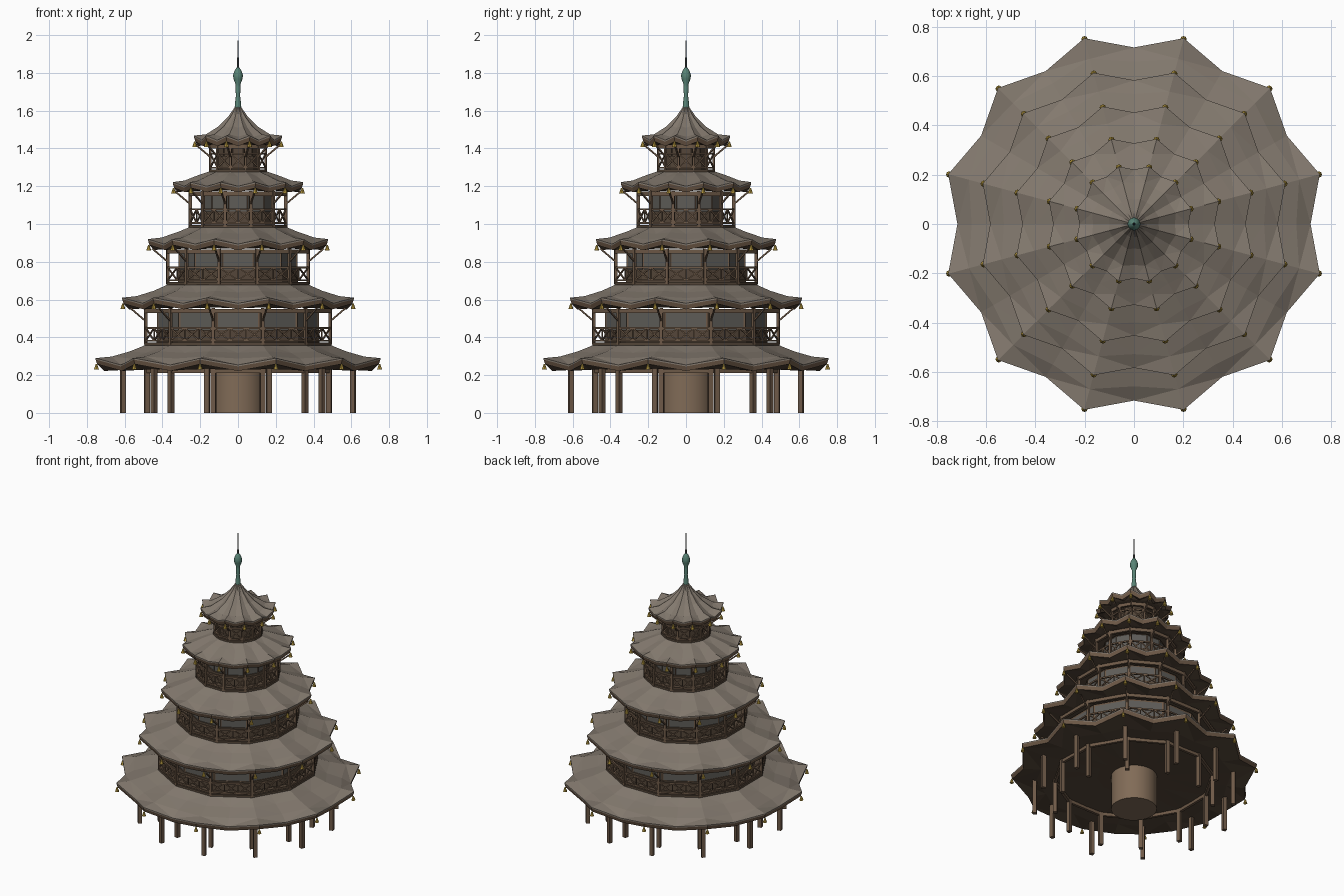
import bpy, bmesh, math
from mathutils import Vector, Matrix

cube = bpy.data.objects.get("Cube")
if cube:
    bpy.data.objects.remove(cube, do_unlink=True)


def material(name, rgb):
    m = bpy.data.materials.new(name)
    m.use_nodes = True
    m.diffuse_color = (*rgb, 1)
    bsdf = m.node_tree.nodes["Principled BSDF"]
    bsdf.inputs["Base Color"].default_value = (*rgb, 1)
    bsdf.inputs["Roughness"].default_value = 0.8
    return m


SHINGLE = material("weathered shingle", (0.225, 0.19, 0.155))
WOOD = material("brown wood", (0.155, 0.1, 0.063))
CORE = material("light wood", (0.22, 0.148, 0.095))
DARK = material("dark wood", (0.09, 0.062, 0.041))
PANEL = material("grey wall panel", (0.112, 0.107, 0.097))
GOLD = material("gold bell", (0.56, 0.38, 0.06))
COPPER = material("green copper", (0.1, 0.23, 0.18))
IRON = material("dark iron", (0.08, 0.085, 0.08))

SIDES = 12
STEP = math.tau / SIDES


def corner(r, k, z):
    """Point on corner k of the twelve-sided plan; half steps are side middles."""
    a = STEP * (k + 0.5)
    return Vector((r * math.cos(a), r * math.sin(a), z))


def finish(name, bm, *mats):
    bmesh.ops.recalc_face_normals(bm, faces=bm.faces)
    me = bpy.data.meshes.new(name)
    bm.to_mesh(me)
    bm.free()
    for m in mats:
        me.materials.append(m)
    ob = bpy.data.objects.new(name, me)
    bpy.context.collection.objects.link(ob)
    return ob


def beam(bm, p, q, w, h=None):
    """Square bar from p to q."""
    d = (q - p).normalized()
    mid = (p + q) / 2
    ref = Vector((0, 0, 1)) if abs(d.z) < 0.95 else Vector((mid.x, mid.y, 0))
    x = d.cross(ref).normalized()
    y = d.cross(x)
    rot = Matrix((x, y, d)).transposed().to_4x4()
    size = Matrix.Diagonal((w, h or w, (q - p).length, 1))
    bmesh.ops.create_cube(bm, size=1, matrix=Matrix.Translation(mid) @ rot @ size)


def prism(bm, r, z0, z1):
    """Twelve-sided block; returns its side faces."""
    low = [bm.verts.new(corner(r, k, z0)) for k in range(SIDES)]
    top = [bm.verts.new(corner(r, k, z1)) for k in range(SIDES)]
    bm.faces.new(low[::-1])
    bm.faces.new(top)
    return [bm.faces.new((low[k - 1], low[k], top[k], top[k - 1])) for k in range(SIDES)]


def lathe(name, profile, mat, seg):
    bm = bmesh.new()
    vs = [bm.verts.new((r, 0, z)) for r, z in profile]
    edges = [bm.edges.new(pair) for pair in zip(vs, vs[1:])]
    bmesh.ops.spin(bm, geom=vs + edges, axis=(0, 0, 1), cent=(0, 0, 0),
                   angle=math.tau, steps=seg)
    bmesh.ops.remove_doubles(bm, verts=bm.verts, dist=0.0005)
    ob = finish(name, bm, mat)
    bpy.context.view_layer.objects.active = ob
    ob.select_set(True)
    bpy.ops.object.shade_smooth_by_angle(angle=math.radians(40))
    ob.select_set(False)


def roof(name, R, tip, low, slope):
    """Star-shaped roof with raised corners, timber fascia and dark underside.
    slope: rings above the eave as (corner radius, corner z, side z)."""
    rings = [(0.3 * R, low + 0.015, low + 0.015, 0.966, DARK),
             (0.8 * R, low + 0.01, low + 0.006, 0.95, DARK),
             (R - 0.008, tip - 0.032, low, 0.918, DARK),
             (R, tip - 0.008, low + 0.024, 0.918, WOOD),
             (R, tip, low + 0.032, 0.918, SHINGLE)]
    rings += [(r, zc, zm, 0.95, SHINGLE) for r, zc, zm in slope]
    mats = [SHINGLE, WOOD, DARK]
    bm = bmesh.new()
    loops = []
    for r, zc, zm, f, _ in rings:
        loop = []
        for k in range(SIDES):
            loop.append(bm.verts.new(corner(r, k, zc)))
            loop.append(bm.verts.new(corner(r * f, k + 0.5, zm)))
        loops.append(loop)
    n = 2 * SIDES
    for i, (a, b) in enumerate(zip(loops, loops[1:])):
        index = mats.index(rings[i + 1][4])
        for k in range(n):
            j = (k + 1) % n
            # diagonals run out from the corner ridges
            if k % 2:
                tris = ((a[k], a[j], b[j]), (a[k], b[j], b[k]))
            else:
                tris = ((a[k], a[j], b[k]), (a[j], b[j], b[k]))
            for t in tris:
                bm.faces.new(t).material_index = index
    bm.faces.new(loops[0][::-1]).material_index = 2
    bm.faces.new(loops[-1])
    finish(name, bm, *mats)


def bells(name, R, tip):
    """A small bell hanging from each roof corner."""
    bm = bmesh.new()
    for k in range(SIDES):
        p = corner(R - 0.004, k, tip - 0.046)
        bmesh.ops.create_cone(bm, cap_ends=True, segments=8, radius1=0.013,
                              radius2=0.004, depth=0.028, matrix=Matrix.Translation(p))
    finish(name, bm, GOLD)


def storey(name, r, wall_r, floor, low, rail, crosses, panel):
    """Gallery with inner wall, posts, lintels, braces and lattice railing."""
    bm = bmesh.new()
    prism(bm, wall_r + 0.003, floor - 0.02, rail - 0.012)
    finish(name + "_wainscot", bm, DARK)

    bm = bmesh.new()
    faces = prism(bm, wall_r, rail - 0.02, low + 0.01)
    bmesh.ops.recalc_face_normals(bm, faces=bm.faces)
    bmesh.ops.inset_individual(bm, faces=faces, thickness=wall_r * 0.03, depth=-0.004)
    for f in faces:
        f.material_index = 1
    finish(name + "_wall", bm, WOOD, panel)

    bm = bmesh.new()
    prism(bm, r + 0.008, floor - 0.014, floor)
    finish(name + "_gallery_floor", bm, DARK)

    frame, lattice = bmesh.new(), bmesh.new()
    w = 0.016 if r > 0.2 else 0.011
    for k in range(SIDES):
        beam(frame, corner(r, k, floor - 0.01), corner(r, k, low + 0.015), w)
        beam(frame, corner(r, k, low), corner(r, k + 1, low), w, 0.022)
        beam(frame, corner(r, k, low - 0.055), corner(r + 0.085, k, low + 0.015), 0.008)
        for z in (floor + 0.01, rail):
            beam(frame, corner(r, k, z), corner(r, k + 1, z), 0.01)
        a, b = corner(r, k, 0), corner(r, k + 1, 0)
        for i in range(crosses):
            p, q = a.lerp(b, i / crosses), a.lerp(b, (i + 1) / crosses)
            bottom, top = Vector((0, 0, floor + 0.01)), Vector((0, 0, rail))
            beam(lattice, p + bottom, q + top, 0.007)
            beam(lattice, p + top, q + bottom, 0.007)
            if i:
                beam(lattice, p + bottom, p + top, 0.006)
    finish(name + "_posts", frame, WOOD)
    finish(name + "_railing", lattice, WOOD)


# Open ground floor: central core and two rings of posts
lathe("central_core", [(0, 0), (0.145, 0), (0.145, 0.25), (0, 0.25)], CORE, 24)
bm = bmesh.new()
for k in range(SIDES):
    for r in (0.63, 0.5):
        beam(bm, corner(r, k, 0), corner(r, k, 0.24), 0.026)
    beam(bm, corner(0.5, k, 0.222), corner(0.5, k + 1, 0.222), 0.018, 0.022)
finish("ground_posts", bm, WOOD)

# Galleries: radius, wall radius, floor, lintel height, rail height, crosses, panel
storeys = [("second_storey", 0.505, 0.445, 0.372, 0.54, 0.45, 3, PANEL),
           ("third_storey", 0.385, 0.325, 0.692, 0.855, 0.77, 2, PANEL),
           ("fourth_storey", 0.262, 0.2, 0.995, 1.16, 1.078, 2, PANEL),
           ("fifth_storey", 0.152, 0.108, 1.288, 1.41, 1.372, 1, DARK)]
for s in storeys:
    storey(*s)

# Skirt roofs: eave radius, tip height, lowest eave height, radius at the gallery
skirts = [("first_roof", 0.78, 0.29, 0.222, 0.49),
          ("second_roof", 0.635, 0.61, 0.548, 0.37),
          ("third_roof", 0.493, 0.92, 0.862, 0.25),
          ("fourth_roof", 0.357, 1.222, 1.168, 0.145)]
for (name, R, tip, low, inner), s in zip(skirts, storeys):
    top = s[3] - 0.006
    span = R - inner
    roof(name, R, tip, low,
         [(R - 0.3 * span, tip + 0.008, tip - 0.002),
          (R - 0.65 * span, tip + 0.036, tip + 0.028),
          (inner, top, top)])
    bells(name + "_bells", R, tip)

# Steep top roof
roof("top_roof", 0.241, 1.468, 1.412,
     [(0.175, 1.475, 1.462), (0.105, 1.518, 1.51), (0.055, 1.567, 1.562),
      (0.015, 1.622, 1.62)])
bells("top_roof_bells", 0.241, 1.468)

# Finial and needle
lathe("finial", [(0, 1.6), (0.018, 1.61), (0.016, 1.64), (0.011, 1.68), (0.014, 1.725),
                 (0.012, 1.738), (0.024, 1.768), (0.026, 1.788), (0.02, 1.808),
                 (0.009, 1.826), (0, 1.832)], COPPER, 16)
lathe("needle", [(0, 1.82), (0.006, 1.82), (0.004, 1.88), (0.0025, 1.89),
                 (0.0025, 1.97), (0, 1.972)], IRON, 8)
